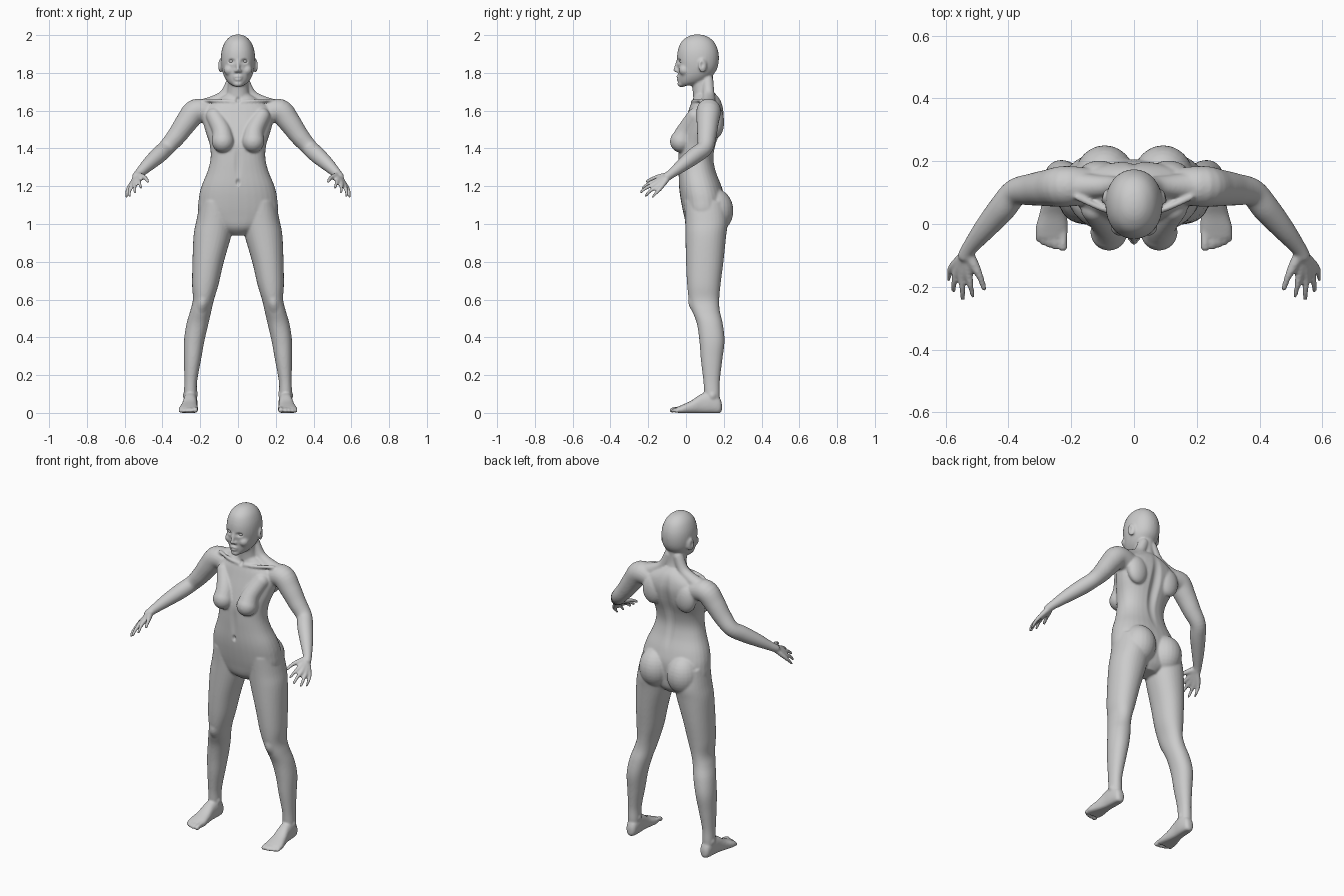
import bpy, bmesh, math
from mathutils import Vector, Matrix

bm = bmesh.new()


def smooth_rows(rows, k):
    """Catmull-Rom interpolation of a list of number rows."""
    out, n = [], len(rows)
    for i in range(n - 1):
        p0, p1, p2, p3 = (rows[max(0, min(n - 1, i + d))] for d in (-1, 0, 1, 2))
        for j in range(k):
            t = j / k
            out.append([b + 0.5 * t * (c - a + t * (2*a - 5*b + 4*c - d + t * (3*(b - c) + d - a)))
                        for a, b, c, d in zip(p0, p1, p2, p3)])
    return out + [list(rows[-1])]


def skin(rings):
    vs = [[bm.verts.new(p) for p in r] for r in rings]
    n = len(vs[0])
    for a, b in zip(vs, vs[1:]):
        for i in range(n):
            bm.faces.new((a[i], a[(i + 1) % n], b[(i + 1) % n], b[i]))
    bm.faces.new(vs[0])
    bm.faces.new(vs[-1])


def loft(rows, along_y=False, power=1.0, n=32):
    """Rows: (position, centre x, half width, low, high) as stacked ovals."""
    rings = []
    for h, cx, w, lo, hi in smooth_rows(rows, 5):
        ring = []
        for i in range(n):
            a = 2 * math.pi * i / n
            c, s = math.cos(a), math.sin(a)
            u = cx + w * math.copysign(abs(c) ** power, c)
            v = (lo + hi) / 2 + (hi - lo) / 2 * math.copysign(abs(s) ** power, s)
            ring.append((u, h, v) if along_y else (u, v, h))
        rings.append(ring)
    skin(rings)


def ball(c, r, rot=0):
    m = Matrix.Translation(c) @ Matrix.Rotation(rot, 4, 'Z') @ Matrix.Diagonal((*r, 1))
    bmesh.ops.create_uvsphere(bm, u_segments=24, v_segments=16, radius=1, matrix=m)


def tube(rows, n=16):
    """Rows: (x, y, z, radius), round ends."""
    pts = smooth_rows(rows, 5)
    rings = []
    for i, p in enumerate(pts):
        a, b = pts[max(0, i - 1)], pts[min(len(pts) - 1, i + 1)]
        t = (Vector(b[:3]) - Vector(a[:3])).normalized()
        u = t.cross(Vector((0.5, 0, 1))).normalized()
        v = t.cross(u)
        rings.append([Vector(p[:3]) + p[3] * (u * math.cos(q) + v * math.sin(q))
                      for q in (2 * math.pi * k / n for k in range(n))])
    skin(rings)
    for p in (rows[0], rows[-1]):
        ball(p[:3], [p[3]] * 3)


# Leg
loft([(1.12, .115, .085, -.01, .21), (1.02, .122, .098, -.005, .222), (.94, .135, .100, -.003, .213),
      (.80, .158, .083, 0, .198), (.68, .173, .070, .006, .183), (.60, .183, .056, .016, .176),
      (.54, .197, .056, .033, .179), (.47, .215, .058, .058, .195), (.38, .232, .054, .071, .204),
      (.28, .241, .045, .079, .192), (.17, .250, .034, .092, .179), (.10, .252, .034, .097, .179),
      (.05, .252, .031, .11, .176)], power=.93)
# Foot and toes
loft([(.19, .25, .014, .012, .05), (.175, .25, .029, -.004, .085), (.13, .251, .036, -.006, .112),
      (.08, .254, .037, -.006, .10), (.03, .258, .044, -.006, .066), (-.015, .262, .052, -.006, .045),
      (-.045, .263, .048, -.004, .032)], along_y=True, power=.85)
for x, y, r in ((.226, -.087, .0145), (.251, -.083, .0105), (.270, -.077, .010),
                (.288, -.069, .010), (.304, -.058, .010)):
    tube([(x, -.02, .022, r), (x, y + 2.5 * r, .02, r * .9), (x, y + r, r, r)])
# Buttock, breast and shoulder blade
ball((.093, .15, 1.07), (.096, .101, .118))
tube([(.08, -.026, 1.437, .059), (.087, .002, 1.495, .050), (.125, .05, 1.57, .045)])
ball((.11, .16, 1.54), (.065, .042, .085))
# Neck-to-shoulder muscle, collar bone
tube([(.03, .115, 1.76, .03), (.07, .12, 1.68, .032), (.15, .12, 1.63, .042), (.215, .12, 1.602, .06)])
tube([(.018, .035, 1.645, .010), (.09, .045, 1.652, .010), (.18, .085, 1.655, .010)])
# Arm
tube([(.15, .12, 1.59, .06), (.222, .12, 1.597, .065), (.272, .115, 1.54, .059), (.325, .11, 1.466, .051),
      (.378, .10, 1.405, .044), (.42, .05, 1.365, .044), (.475, -.015, 1.315, .036),
      (.523, -.075, 1.268, .025), (.538, -.10, 1.25, .023)], 24)
# Palm rays with fingers, then thumb
hand = [((.526, -.160, 1.228), (.520, -.200, 1.212), (.514, -.228, 1.192), .0095),
        ((.546, -.163, 1.213), (.547, -.208, 1.193), (.545, -.238, 1.170), .0098),
        ((.564, -.152, 1.200), (.573, -.190, 1.175), (.575, -.212, 1.150), .0095),
        ((.579, -.135, 1.190), (.588, -.160, 1.162), (.590, -.178, 1.142), .0085)]
for k, m, t, r in hand:
    tube([(.53, -.09, 1.255, .018), (*k, r * 1.4), (*m, r), (*t, r * .8)])
tube([(.53, -.09, 1.258, .018), (.507, -.135, 1.25, .016), (.490, -.170, 1.243, .011), (.478, -.205, 1.226, .009)])
# Ear, cheek, nostril
ball((.093, .088, 1.838), (.009, .024, .037), .35)
ball((.045, -.008, 1.815), (.03, .03, .03))
ball((.011, -.047, 1.810), (.009, .011, .008))

# Mirror everything built so far to the other side
dup = bmesh.ops.duplicate(bm, geom=bm.verts[:] + bm.edges[:] + bm.faces[:])['geom']
for v in dup:
    if isinstance(v, bmesh.types.BMVert):
        v.co.x *= -1

# Torso
loft([(.94, 0, .05, .05, .16), (.98, 0, .13, .008, .19), (1.05, 0, .205, -.012, .20), (1.13, 0, .208, -.028, .205),
      (1.20, 0, .193, -.037, .188), (1.28, 0, .161, -.040, .158), (1.35, 0, .145, -.041, .146),
      (1.42, 0, .150, -.038, .158), (1.50, 0, .175, -.018, .186), (1.57, 0, .19, .004, .199),
      (1.62, 0, .17, .02, .195), (1.66, 0, .11, .036, .18), (1.69, 0, .06, .045, .155)], power=.88)
# Neck
loft([(1.82, 0, .05, .03, .145), (1.75, 0, .053, .03, .142), (1.70, 0, .058, .036, .148), (1.64, 0, .075, .04, .17)])
# Head
loft([(2.003, 0, .012, .045, .075), (1.993, 0, .04, .012, .112), (1.965, 0, .068, -.024, .148),
      (1.92, 0, .086, -.043, .169), (1.87, 0, .091, -.048, .174), (1.82, 0, .086, -.043, .164),
      (1.78, 0, .073, -.041, .135), (1.75, 0, .053, -.039, .095), (1.733, 0, .03, -.034, .04)], power=.95)
# Nose, lips, chin, brow
tube([(0, -.042, 1.868, .008), (0, -.051, 1.838, .009), (0, -.056, 1.814, .011)])
ball((0, -.038, 1.779), (.024, .014, .009))
ball((0, -.037, 1.766), (.021, .014, .009))
ball((0, -.022, 1.742), (.028, .024, .018))

for v in bm.verts:
    v.co.z = max(v.co.z, 0)
bmesh.ops.recalc_face_normals(bm, faces=bm.faces[:])
mesh = bpy.data.meshes.new("body_parts")
bm.to_mesh(mesh)
bm.free()

# Fuse all parts into one skin
body = bpy.data.objects.new("body", mesh)
bpy.context.collection.objects.link(body)
rm = body.modifiers.new("fuse", 'REMESH')
rm.mode = 'VOXEL'
rm.voxel_size = .006
sm = body.modifiers.new("soften", 'SMOOTH')
sm.factor = .5
sm.iterations = 5
dg = bpy.context.evaluated_depsgraph_get()
fused = bpy.data.meshes.new_from_object(body.evaluated_get(dg))
body.modifiers.clear()
body.data = fused

# Sculpt dents and bumps: centre, radii, push (mirrored in x)
spots = [((.035, -.04, 1.862), (.026, .04, .017), (0, .012, 0)),     # eye sockets
         ((0, -.055, 1.7725), (.026, .03, .007), (0, .005, 0)),      # mouth
         ((.108, .085, 1.842), (.025, .014, .022), (-.007, 0, 0)),   # ear hollow
         ((0, -.037, 1.22), (.014, .03, .024), (0, .012, 0)),        # navel
         ((0, -.04, 1.32), (.025, .04, .12), (0, .006, 0)),          # belly line
         ((0, .19, 1.44), (.04, .09, .26), (0, -.018, 0)),           # spine
         ((.188, .02, .57), (.036, .05, .05), (0, -.008, 0)),        # kneecap
         ((.285, .14, .09), (.02, .025, .025), (.006, 0, 0)),        # outer ankle
         ((.217, .13, .10), (.02, .025, .025), (-.006, 0, 0)),       # inner ankle
         ((0, .035, 1.655), (.018, .03, .022), (0, .010, 0))]        # throat notch
for v in fused.vertices:
    co = v.co
    sx = -1 if co.x < 0 else 1
    x, y, z = abs(co.x), co.y, co.z
    for c, r, push in spots:
        if abs(z - c[2]) < r[2]:
            d = ((x - c[0]) / r[0]) ** 2 + ((y - c[1]) / r[1]) ** 2 + ((z - c[2]) / r[2]) ** 2
            if d < 1:
                f = (1 - d) ** 2
                co.x += sx * push[0] * f
                co.y += push[1] * f
                co.z += push[2] * f
    co.z = max(co.z, 0)
fused.shade_smooth()

# Eyes
for name, s in (("left_eye", 1), ("right_eye", -1)):
    bm = bmesh.new()
    ball((s * .035, -.021, 1.862), (.015, .013, .011))
    me = bpy.data.meshes.new(name)
    bm.to_mesh(me)
    bm.free()
    me.shade_smooth()
    bpy.context.collection.objects.link(bpy.data.objects.new(name, me))
